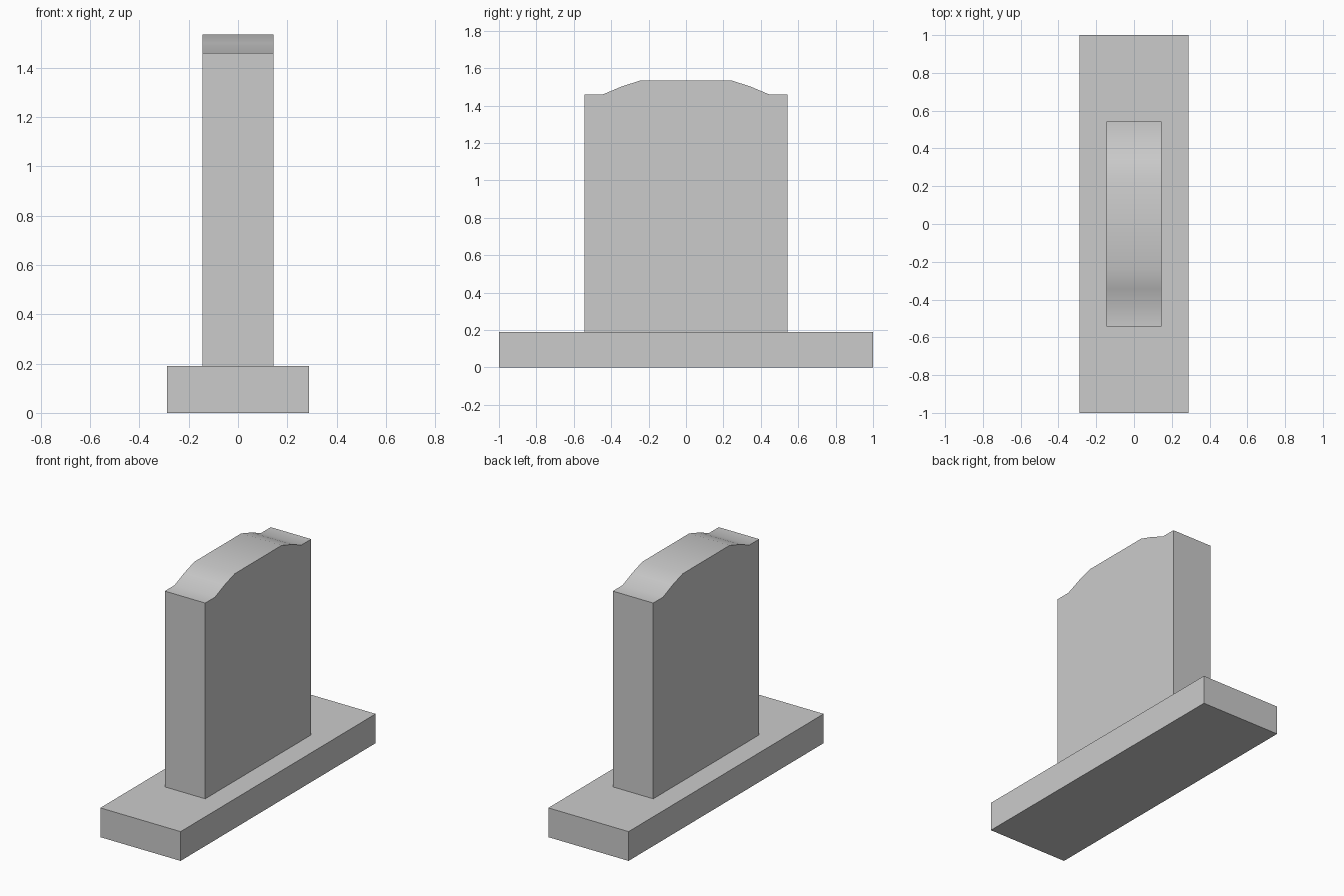
import bpy

if "Cube" in bpy.data.objects:
    bpy.data.objects.remove(bpy.data.objects["Cube"])


def extrude_profile(name, profile, half_width):
    """Extrude a closed (y, z) profile along x, centred on x = 0."""
    n = len(profile)
    verts = [(x, y, z) for x in (-half_width, half_width) for y, z in profile]
    faces = [tuple(reversed(range(n))), tuple(range(n, 2 * n))]
    faces += [(i, (i + 1) % n, n + (i + 1) % n, n + i) for i in range(n)]
    mesh = bpy.data.meshes.new(name)
    mesh.from_pydata(verts, [], faces)
    obj = bpy.data.objects.new(name, mesh)
    bpy.context.collection.objects.link(obj)
    return obj


BASE_TOP = 0.19

# Plinth
extrude_profile("plinth", [(-1, 0), (1, 0), (1, BASE_TOP), (-1, BASE_TOP)], 0.288)

# Upright slab with shoulders and a raised crown, mirrored in y
half = [(0.543, BASE_TOP), (0.543, 1.46), (0.443, 1.46), (0.343, 1.502), (0.24, 1.535)]
profile = half + [(-y, z) for y, z in reversed(half)]
slab = extrude_profile("upright_slab", profile, 0.145)

# Soft shading across the crown, crisp edges elsewhere
bpy.context.view_layer.objects.active = slab
slab.select_set(True)
bpy.ops.object.shade_smooth_by_angle()
